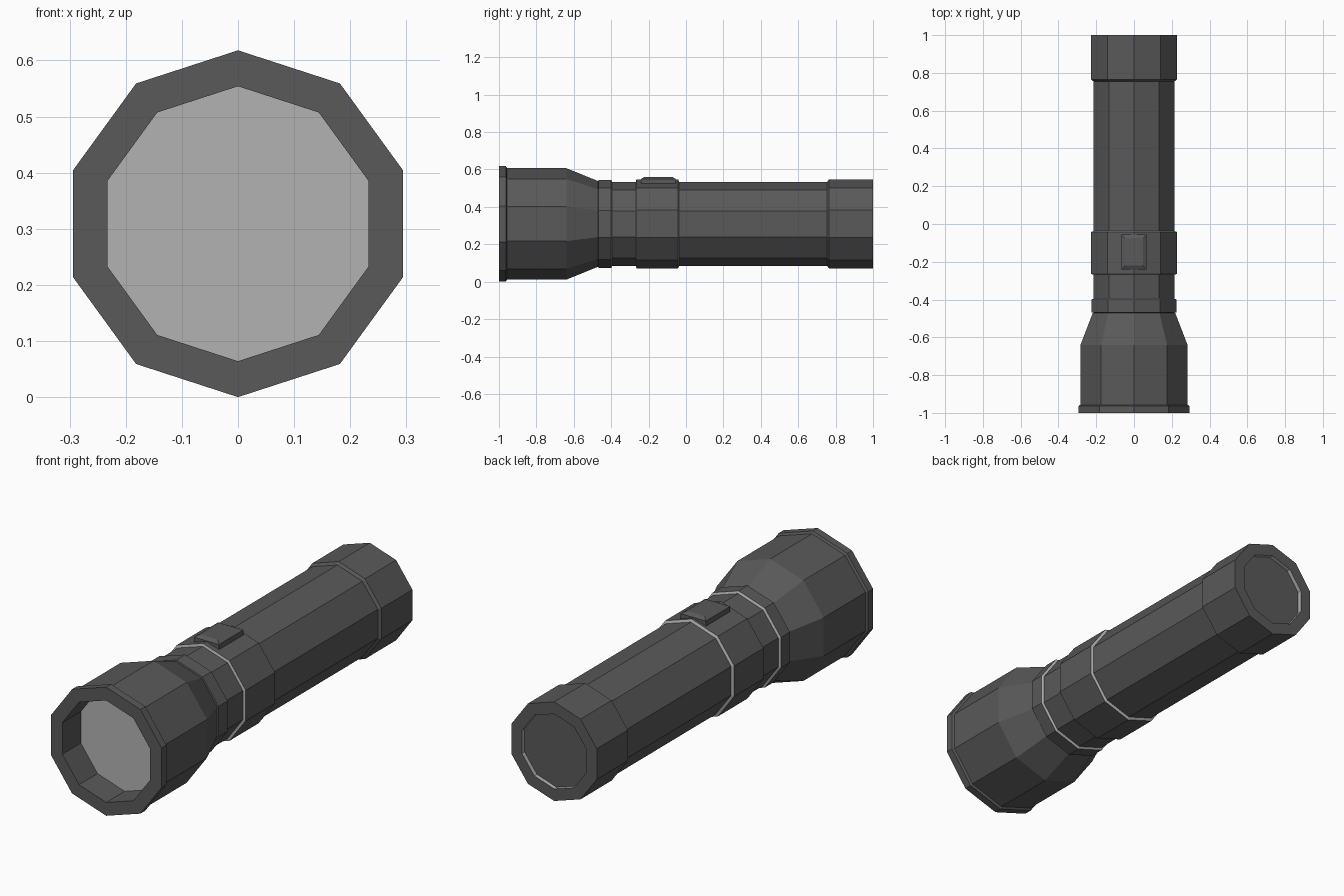
import bpy, bmesh, math

if "Cube" in bpy.data.objects:
    bpy.data.objects.remove(bpy.data.objects["Cube"])

SIDES = 10
AXIS_Z = 0.309


def material(name, v):
    m = bpy.data.materials.new(name)
    m.diffuse_color = (v, v, v, 1)
    m.use_nodes = True
    m.node_tree.nodes["Principled BSDF"].inputs["Base Color"].default_value = m.diffuse_color
    return m


DARK = material("dark_grey", 0.10)
LIGHT = material("light_grey", 0.45)


def finish(name, bm, mats):
    mesh = bpy.data.meshes.new(name)
    bm.to_mesh(mesh)
    bm.free()
    for m in mats:
        mesh.materials.append(m)
    ob = bpy.data.objects.new(name, mesh)
    bpy.context.collection.objects.link(ob)
    return ob


def ring(bm, y, r):
    # decagon around the y axis with one corner straight up
    pts = []
    for j in range(SIDES):
        a = math.pi / 2 + 2 * math.pi * j / SIDES
        pts.append(bm.verts.new((r * math.cos(a), y, AXIS_Z + r * math.sin(a))))
    return pts


def lathe(name, profile, light=(), cap_end=False):
    # profile: (y, radius) points; light: indices of pale segments
    bm = bmesh.new()
    rings = [ring(bm, y, r) for y, r in profile]
    for i in range(len(rings) - 1):
        a, b = rings[i], rings[i + 1]
        for j in range(SIDES):
            k = (j + 1) % SIDES
            f = bm.faces.new((a[j], b[j], b[k], a[k]))
            f.material_index = 1 if i in light else 0
    if cap_end:
        bm.faces.new(rings[-1][::-1])
    return finish(name, bm, (DARK, LIGHT))


# Head: recess wall, front rim, barrel and taper
lathe("head", [(-0.86, 0.245), (-1.0, 0.245), (-1.0, 0.309), (-0.963, 0.309),
               (-0.957, 0.298), (-0.64, 0.298), (-0.47, 0.229)])

# Lens disc at the bottom of the recess
bm = bmesh.new()
bm.faces.new(ring(bm, -0.86, 0.245))
finish("lens", bm, (LIGHT,))

# Collar behind the head, with pale rear step
lathe("collar", [(-0.47, 0.225), (-0.468, 0.236), (-0.4, 0.236), (-0.395, 0.225)],
      light=(2,))

# Neck between collar and switch band
lathe("neck", [(-0.397, 0.225), (-0.266, 0.225)])

# Switch band with pale steps
lathe("switch_band", [(-0.268, 0.225), (-0.265, 0.238), (-0.042, 0.238),
                      (-0.037, 0.225)], light=(0, 2))

# Grip tube
lathe("grip_tube", [(-0.04, 0.225), (0.758, 0.225)])

# Tail cap with shallow pale-walled recess
lathe("tail_cap", [(0.755, 0.225), (0.764, 0.238), (1.0, 0.238), (1.0, 0.18),
                   (0.98, 0.18)], light=(3,), cap_end=True)

# Switch button: block with sloped upper edge
bm = bmesh.new()
levels = []
for z, inset in ((0.51, 0), (0.550, 0), (0.561, 0.02)):
    x, y0, y1 = 0.067 - inset, -0.24 + inset, -0.055 - inset
    levels.append([bm.verts.new(p) for p in
                   ((-x, y0, z), (x, y0, z), (x, y1, z), (-x, y1, z))])
for a, b in zip(levels, levels[1:]):
    for j in range(4):
        k = (j + 1) % 4
        bm.faces.new((a[j], a[k], b[k], b[j]))
bm.faces.new(levels[-1])
bm.faces.new(levels[0][::-1])
finish("switch_button", bm, (DARK,))
